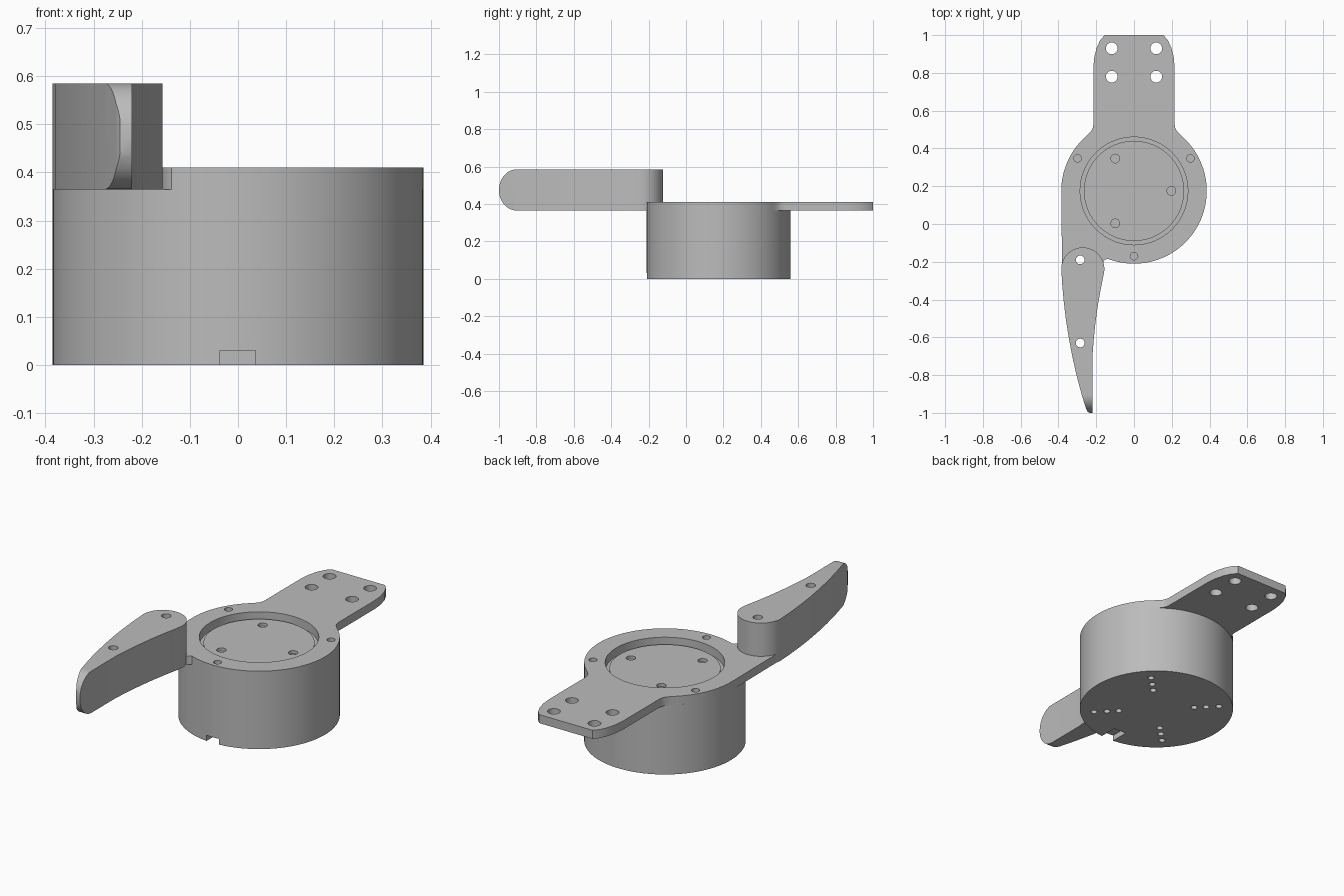
import bpy, bmesh
from math import sin, cos, pi, radians
from mathutils import Vector

cube = bpy.data.objects.get("Cube")
if cube:
    bpy.data.objects.remove(cube)

grey = bpy.data.materials.new("mid grey")
grey.use_nodes = True
grey.diffuse_color = (0.5, 0.5, 0.5, 1)
grey.node_tree.nodes["Principled BSDF"].inputs["Base Color"].default_value = (0.5, 0.5, 0.5, 1)

CY, R = 0.175, 0.385          # drum axis and radius
FLOOR, TOP = 0.365, 0.41      # underside and top of the plate
CLAW_TOP = 0.585


def arc(cx, cy, rx, ry, start, end, n):
    """Points on an ellipse, angles in degrees."""
    angles = [radians(start + (end - start) * i / n) for i in range(n + 1)]
    return [(cx + rx * cos(a), cy + ry * sin(a)) for a in angles]


def add_prism(bm, pts, lo, hi, along_x=False):
    """Extrude a closed outline along z, or a (y, z) outline along x."""
    place = (lambda p: (lo, *p)) if along_x else (lambda p: (*p, lo))
    face = bm.faces.new([bm.verts.new(place(p)) for p in pts])
    step = Vector((hi - lo, 0, 0)) if along_x else Vector((0, 0, hi - lo))
    new = bmesh.ops.extrude_face_region(bm, geom=[face])["geom"]
    bmesh.ops.translate(bm, vec=step, verts=[v for v in new if isinstance(v, bmesh.types.BMVert)])


def finish(name, bm):
    bmesh.ops.recalc_face_normals(bm, faces=bm.faces)
    mesh = bpy.data.meshes.new(name)
    bm.to_mesh(mesh)
    bm.free()
    mesh.materials.append(grey)
    obj = bpy.data.objects.new(name, mesh)
    bpy.context.collection.objects.link(obj)
    return obj


def prism(name, pts, lo, hi, along_x=False):
    bm = bmesh.new()
    add_prism(bm, pts, lo, hi, along_x)
    return finish(name, bm)


def disc(x, y, r, n=24):
    return arc(x, y, r, r, 0, 360 * (n - 1) / n, n - 1)


def holes(name, items):
    """One cutter made of many round pins: (x, y, radius, low, high)."""
    bm = bmesh.new()
    for x, y, r, lo, hi in items:
        add_prism(bm, disc(x, y, r, 96 if r > 0.1 else 24), lo, hi)
    return finish(name, bm)


def boolean(obj, cutter, operation="DIFFERENCE"):
    """Apply a boolean and drop the cutter."""
    mod = obj.modifiers.new("cut", "BOOLEAN")
    mod.object, mod.operation, mod.solver = cutter, operation, "EXACT"
    bpy.ops.object.select_all(action="DESELECT")
    obj.select_set(True)
    bpy.context.view_layer.objects.active = obj
    bpy.ops.object.modifier_apply(modifier=mod.name)
    bpy.data.objects.remove(cutter)


def polar(r, degrees):
    a = radians(degrees)
    return r * cos(a), CY + r * sin(a)


# Drum with a cable notch and a cross of screw holes underneath
drum = prism("drum", disc(0, CY, R, 128), 0, FLOOR)
notch_y = CY - R
boolean(drum, prism("notch_cutter", [(-0.037, notch_y - 0.1), (0.036, notch_y - 0.1),
                                     (0.036, notch_y + 0.1), (-0.037, notch_y + 0.1)], -0.1, 0.03))
boolean(drum, holes("screw_cutter", [(*polar(r, a), 0.016, -0.1, 0.05)
                                     for a in (45, 135, 225, 315) for r in (0.19, 0.25, 0.315)]))

# Top plate: mounting tab, round body and the arm beneath the claw
tab = [(0.155, 1), (0.178, 0.975), (0.197, 0.935), (0.21, 0.885), (0.215, 0.83),
       (0.215, 0.53), (0.218, 0.51), (0.226, 0.493), (0.24, 0.478)]
outline = tab + arc(0, CY, R, R, 50, -111, 70)
outline += [(-0.152, -0.189), (-0.162, -0.198), (-0.169, -0.215), (-0.27, -0.26), (-0.381, -0.21)]
outline += arc(0, CY, R, R, 180, 130, 22)
outline += [(-x, y) for x, y in reversed(tab)]
plate = prism("top_plate", outline, FLOOR, TOP)

claw_pins = [(-0.285, y, 0.023, 0.2, 0.8) for y in (-0.19, -0.63)]
pins = [(x, y, 0.031, 0.2, 0.6) for x in (-0.118, 0.118) for y in (0.78, 0.93)]
pins += [(*polar(0.345, a), 0.02, TOP - 0.035, 0.6) for a in (30, 150, 270)]
pins += [(0, CY, 0.285, 0.2, 0.6)]
boolean(plate, holes("plate_cutter", pins + claw_pins))

# Rotor disc sunk in the plate
rotor = prism("rotor_disc", disc(0, CY, 0.265, 96), FLOOR - 0.01, 0.381)
boolean(rotor, holes("rotor_cutter", [(*polar(0.198, a), 0.023, FLOOR - 0.005, 0.5)
                                      for a in (0, 120, 240)]))

# Curved claw, its tip rounded in side profile
claw_outline = arc(-0.271, -0.238, 0.114, 0.114, -10, 180, 40)
claw_outline += [(-0.38, -0.32), (-0.372, -0.41), (-0.36, -0.51), (-0.344, -0.61), (-0.325, -0.71),
                 (-0.302, -0.81), (-0.275, -0.91), (-0.253, -0.98), (-0.245, -0.995), (-0.235, -1),
                 (-0.22, -1), (-0.22, -0.7), (-0.214, -0.62), (-0.205, -0.53), (-0.193, -0.44),
                 (-0.179, -0.36), (-0.167, -0.3)]
claw = prism("claw", claw_outline, FLOOR, CLAW_TOP)
mid, half = (FLOOR + CLAW_TOP) / 2, (CLAW_TOP - FLOOR) / 2
side = [(0, FLOOR), (0, CLAW_TOP)] + arc(-0.905, mid, 0.095, half, 90, 270, 32)
boolean(claw, prism("tip_cutter", side, -0.6, 0.1, True), "INTERSECT")
boolean(claw, holes("claw_cutter", claw_pins))

# Smooth round walls, crisp edges
for part in (drum, plate, rotor, claw):
    bpy.ops.object.select_all(action="DESELECT")
    part.select_set(True)
    bpy.context.view_layer.objects.active = part
    bpy.ops.object.shade_smooth_by_angle(angle=radians(30))
